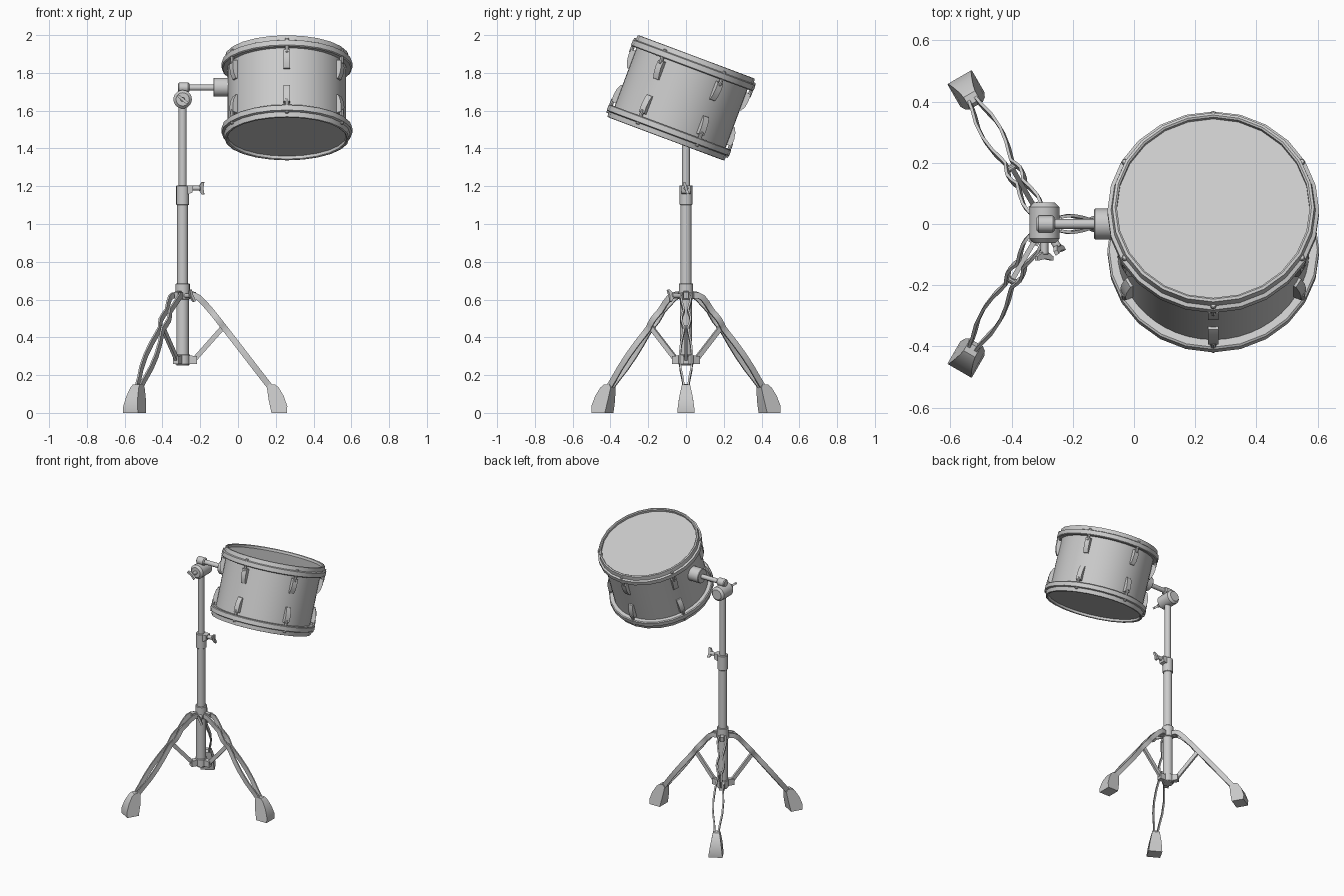
import bpy, bmesh
from math import cos, sin, pi, radians
from mathutils import Matrix, Vector

if "Cube" in bpy.data.objects:
    bpy.data.objects.remove(bpy.data.objects["Cube"])

T = Matrix.Translation


def finish(name, bm, matrix=Matrix(), angle=35):
    bmesh.ops.remove_doubles(bm, verts=bm.verts, dist=1e-5)
    bmesh.ops.recalc_face_normals(bm, faces=bm.faces)
    mesh = bpy.data.meshes.new(name)
    bm.to_mesh(mesh)
    bm.free()
    mesh.transform(matrix)
    ob = bpy.data.objects.new(name, mesh)
    bpy.context.collection.objects.link(ob)
    bpy.ops.object.select_all(action='DESELECT')
    ob.select_set(True)
    bpy.context.view_layer.objects.active = ob
    bpy.ops.object.shade_smooth_by_angle(angle=radians(angle))
    return ob


def lathe(name, profile, n=16, matrix=Matrix()):
    """Spin (radius, z) points round local z."""
    bm = bmesh.new()
    rings = [[bm.verts.new((r * cos(2 * pi * i / n), r * sin(2 * pi * i / n), z))
              for i in range(n)] for r, z in profile]
    for a, b in zip(rings, rings[1:]):
        for i in range(n):
            j = (i + 1) % n
            bm.faces.new((a[i], a[j], b[j], b[i]))
    return finish(name, bm, matrix)


def rod(name, a, b, r, n=16, bevel=0.0):
    """Capped cylinder from a to b, with optional chamfered ends."""
    a, b = Vector(a), Vector(b)
    d = b - a
    L = d.length
    prof = [(0, 0), (r - bevel, 0), (r, bevel), (r, L - bevel), (r - bevel, L), (0, L)]
    m = T(a) @ d.to_track_quat('Z', 'Y').to_matrix().to_4x4()
    return lathe(name, prof, n, m)


def prism(name, pts, width, matrix=Matrix()):
    """Extrude an (x, z) outline along y; width may depend on z."""
    w = width if callable(width) else (lambda z: width)
    bm = bmesh.new()
    sides = [[bm.verts.new((x, s * w(z) / 2, z)) for x, z in pts] for s in (-1, 1)]
    for side in sides:
        bm.faces.new(side)
    for i in range(len(pts)):
        j = (i + 1) % len(pts)
        bm.faces.new((sides[0][i], sides[0][j], sides[1][j], sides[1][i]))
    return finish(name, bm, matrix)


def strap(name, path, side, matrix, thick=0.010, depth=0.032):
    """Flat strip following (radial, z, sideways) points."""
    bm = bmesh.new()
    rings = []
    for i, (s, z, o) in enumerate(path):
        p, q = path[max(i - 1, 0)], path[min(i + 1, len(path) - 1)]
        t = Vector((q[0] - p[0], q[1] - p[1])).normalized()
        c = Vector((s, side * o, z))
        nrm = Vector((-t.y, 0, t.x)) * depth / 2
        y = Vector((0, thick / 2, 0))
        rings.append([bm.verts.new(c + v) for v in (nrm + y, nrm - y, -nrm - y, -nrm + y)])
    for a, b in zip(rings, rings[1:]):
        for i in range(4):
            j = (i + 1) % 4
            bm.faces.new((a[i], a[j], b[j], b[i]))
    bm.faces.new(rings[0])
    bm.faces.new(rings[-1])
    return finish(name, bm, matrix)


def wing_nut(name, origin, angle, length, roll=0.0):
    """Shaft pointing along a horizontal direction with a V-shaped wing."""
    m = T(origin) @ Matrix.Rotation(angle, 4, 'Z') @ Matrix.Rotation(roll, 4, 'X')
    rod(name + "_shaft", m @ Vector((0, 0, 0)), m @ Vector((length, 0, 0)), 0.013, 12, 0.002)
    L = length
    prism(name + "_wing", [(L - .008, -.012), (L + .006, -.033), (L + .02, -.033), (L + .014, 0),
                           (L + .02, .033), (L + .006, .033), (L - .008, .012)], 0.014, m)


# Drum: shell, heads, hoops, lugs, tension bolts
drum = T((0.259, -0.026, 1.668)) @ Matrix.Rotation(radians(-20.5), 4, 'X')
lathe("drum_shell", [(.314, -.2), (.314, .2)], 48, drum)
for s, end in ((1, "top"), (-1, "bottom")):
    lathe(end + "_head", [(0, s * .212), (.316, s * .212)], 24, drum)
    hoop = [(.315, .205), (.315, .228), (.321, .232), (.330, .230), (.334, .203),
            (.346, .198), (.346, .170), (.340, .165), (.314, .165), (.315, .205)]
    lathe(end + "_hoop", [(r, s * z) for r, z in hoop], 24, drum)
    for k in range(6):
        m = drum @ Matrix.Rotation(radians(60 * k - 90), 4, 'Z')
        lug = [(.305, .045), (.322, .047), (.335, .075), (.341, .11), (.339, .145), (.305, .150)]
        prism(end + "_lug", [(x, s * z) for x, z in lug], 0.034, m)
        rod(end + "_tension_bolt", m @ Vector((.334, 0, s * .13)),
            m @ Vector((.334, 0, s * .212)), 0.010, 8, 0.003)

# Drum bracket, arm and tilter
PX = -0.293
rod("drum_bracket", (-.130, 0, 1.724), (-.045, 0, 1.724), 0.050, 20, 0.003)
rod("arm", (-.30, 0, 1.722), (-.12, 0, 1.722), 0.016)
rod("arm_clamp", (-.318, 0, 1.722), (-.258, 0, 1.722), 0.027, 16, 0.006)
rod("tilter_barrel", (PX, -.062, 1.66), (PX, .070, 1.66), 0.049, 20, 0.014)
wing_nut("tilter_wing_nut", (PX, -.05, 1.66), -pi / 2, 0.05, 0.9)

# Telescopic pole
rod("upper_tube", (PX, 0, 1.10), (PX, 0, 1.64), 0.021)
rod("middle_tube", (PX, 0, 0.28), (PX, 0, 1.19), 0.029)
rod("lower_sleeve", (PX, 0, 0.25), (PX, 0, 0.66), 0.033)
rod("height_collar", (PX, 0, 1.10), (PX, 0, 1.205), 0.034, 16, 0.003)
prism("height_collar_lug", [(PX, 1.15), (PX + .05, 1.165), (PX + .056, 1.18),
                            (PX + .056, 1.205), (PX, 1.205)], 0.045)
wing_nut("height_wing_nut", (PX + .04, 0, 1.19), 0, 0.055, 0.3)

# Tripod collars
rod("tripod_upper_collar", (PX, 0, 0.60), (PX, 0, 0.685), 0.038, 16, 0.003)
rod("tripod_lower_collar", (PX, 0, 0.255), (PX, 0, 0.31), 0.039, 16, 0.003)
wing_nut("tripod_wing_nut", (PX + .015, -.026, 0.62), radians(-60), 0.058, 0.4)

# Three legs: twin wavy straps, brace, collar lugs, rubber foot
LEG = [(.035, .622, .018), (.06, .622, .024), (.085, .610, .028), (.115, .580, .022),
       (.150, .540, .011), (.168, .518, .020), (.190, .490, .025), (.210, .464, .018),
       (.225, .445, .010), (.25, .413, .016), (.285, .368, .026), (.335, .303, .033),
       (.385, .238, .030), (.43, .180, .018), (.475, .122, .010)]
FOOT = [(.470, 0), (.552, 0), (.554, .035), (.535, .09), (.508, .135), (.490, .150),
        (.458, .152), (.446, .135), (.455, .07)]
for k in range(3):
    m = T((PX, 0, 0)) @ Matrix.Rotation(radians(120 * k), 4, 'Z')
    for side in (-1, 1):
        strap("leg_strap", LEG, side, m)
    strap("leg_brace", [(.055, .275, 0), (.215, .455, 0)], 1, m, 0.016, 0.026)
    prism("upper_lug", [(.03, .605), (.065, .605), (.07, .64), (.03, .645)], 0.024, m)
    prism("lower_lug", [(.03, .26), (.075, .26), (.075, .30), (.03, .305)], 0.034, m)
    rod("brace_pin", m @ Vector((.212, -.017, .452)), m @ Vector((.212, .017, .452)), 0.010, 10)
    prism("rubber_foot", FOOT, lambda z: .092 - .05 * (z / .152) ** 1.5, m)
